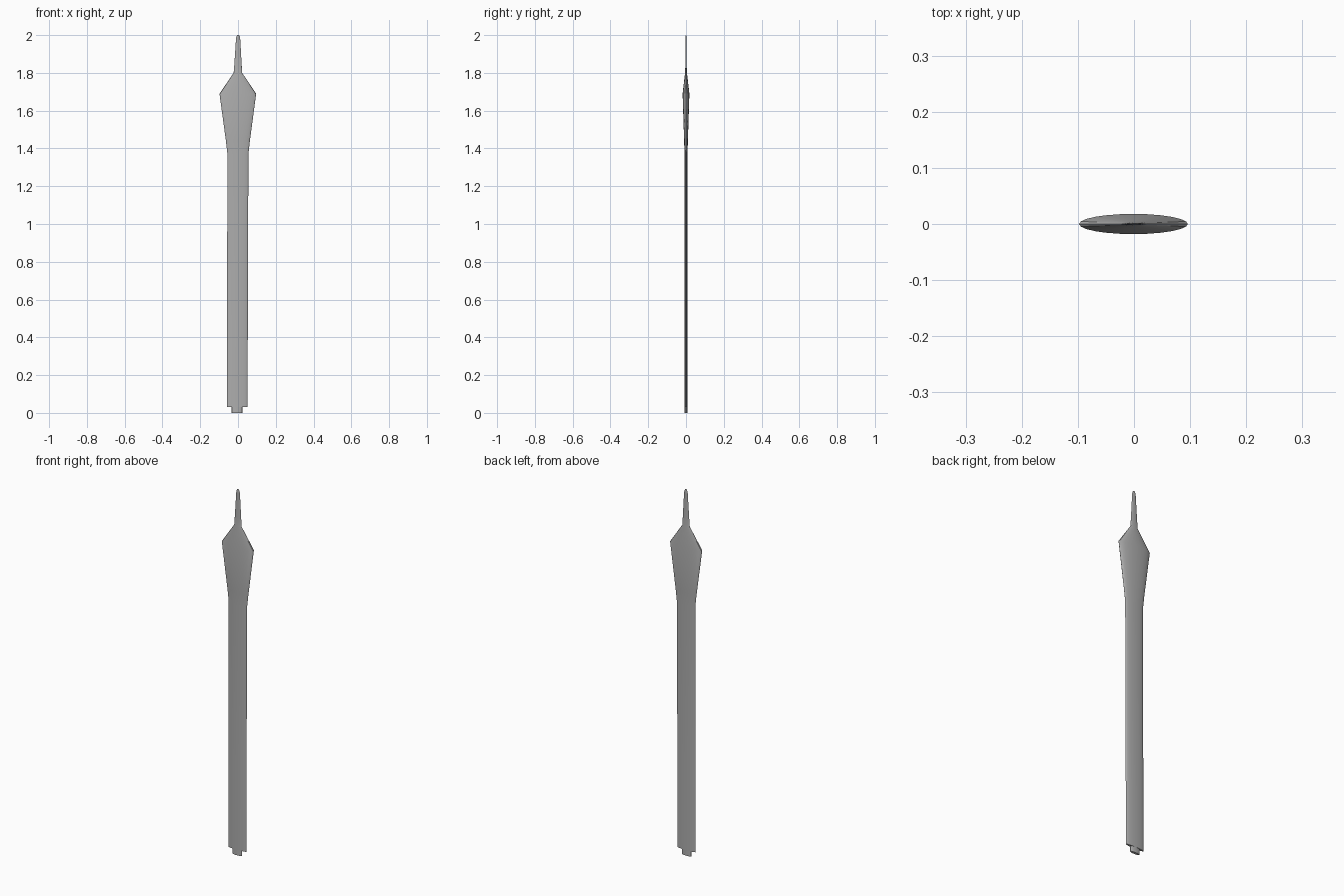
import bpy, bmesh, math

if "Cube" in bpy.data.objects:
    bpy.data.objects.remove(bpy.data.objects["Cube"])

grey = bpy.data.materials.new("plain grey")
grey.diffuse_color = (0.42, 0.42, 0.42, 1)
grey.use_nodes = True
grey.node_tree.nodes["Principled BSDF"].inputs["Base Color"].default_value = grey.diffuse_color
SIDES = 24


def loft(name, sections):
    """Loft oval rings; each section is (z, x_left, x_right, half_thickness)."""
    bm = bmesh.new()
    rings = []
    for z, x0, x1, t in sections:
        cx, r = (x0 + x1) / 2, (x1 - x0) / 2
        rings.append([bm.verts.new((cx + r * math.cos(a), t * math.sin(a), z))
                      for a in (2 * math.pi * i / SIDES for i in range(SIDES))])
    for low, high in zip(rings, rings[1:]):
        for i in range(SIDES):
            j = (i + 1) % SIDES
            bm.faces.new((low[i], low[j], high[j], high[i]))
    bm.faces.new(rings[0][::-1])
    bm.faces.new(rings[-1])
    bmesh.ops.recalc_face_normals(bm, faces=bm.faces)
    mesh = bpy.data.meshes.new(name)
    bm.to_mesh(mesh)
    bm.free()
    mesh.materials.append(grey)
    obj = bpy.data.objects.new(name, mesh)
    bpy.context.collection.objects.link(obj)
    bpy.ops.object.select_all(action='DESELECT')
    obj.select_set(True)
    bpy.context.view_layer.objects.active = obj
    bpy.ops.object.shade_smooth_by_angle(angle=math.radians(30))
    return obj


# Long flat shaft, flared head and thin rounded tip in one skin
loft("blade", [
    (0.03, -0.059, 0.050, 0.008),
    (0.47, -0.058, 0.052, 0.008),
    (1.37, -0.056, 0.055, 0.008),
    (1.44, -0.064, 0.063, 0.010),
    (1.69, -0.098, 0.096, 0.018),
    (1.80, -0.023, 0.022, 0.005),
    (1.85, -0.019, 0.019, 0.003),
    (1.975, -0.011, 0.012, 0.002),
    (1.99, -0.009, 0.010, 0.002),
    (2.0, -0.004, 0.005, 0.001),
])

# Narrow tab at the foot
loft("foot_tab", [
    (0.0, -0.034, 0.023, 0.0075),
    (0.04, -0.034, 0.023, 0.0075),
])
